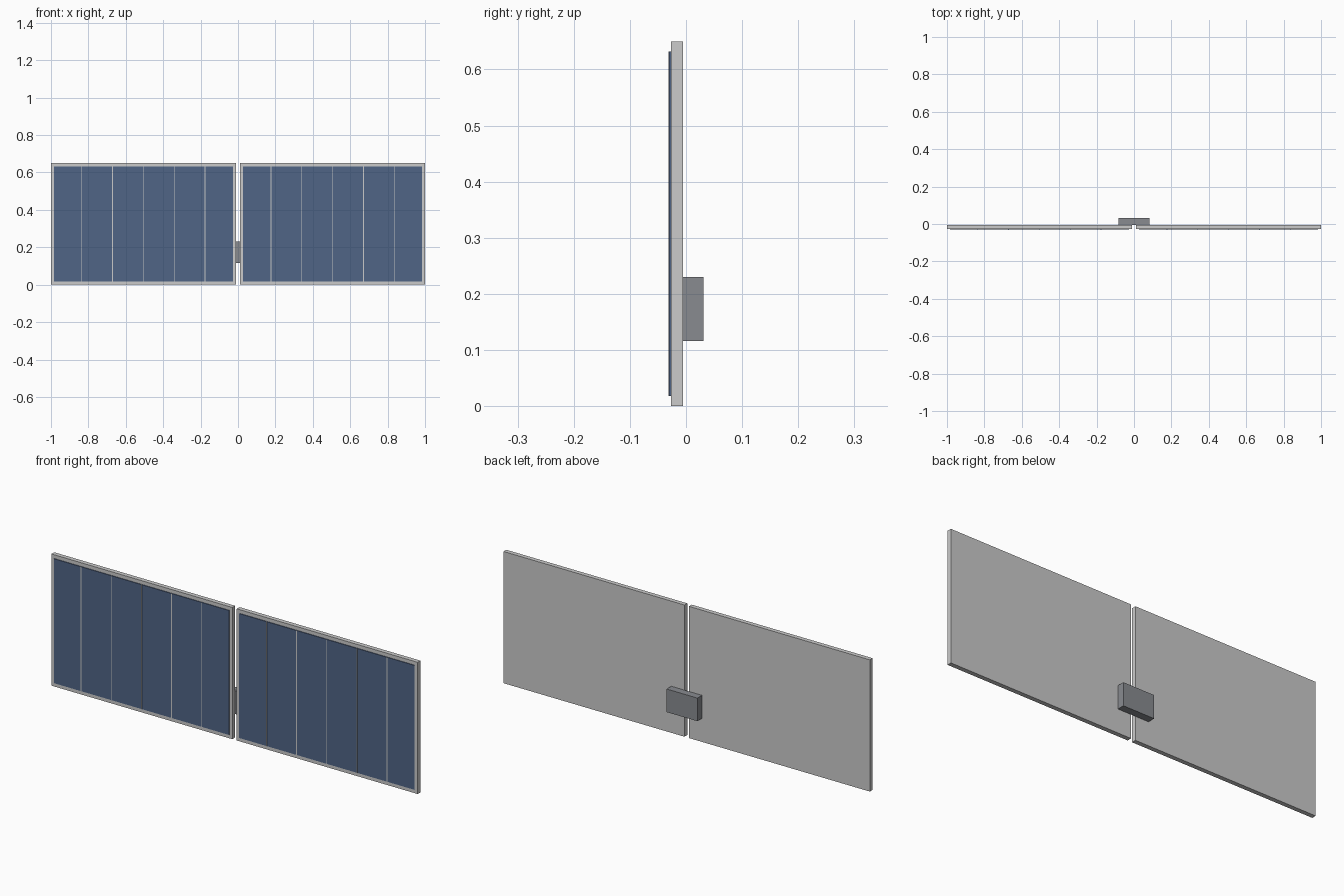
import bpy

if "Cube" in bpy.data.objects:
    bpy.data.objects.remove(bpy.data.objects["Cube"])

def material(name, color):
    m = bpy.data.materials.new(name)
    m.diffuse_color = color
    m.use_nodes = True
    m.node_tree.nodes["Principled BSDF"].inputs["Base Color"].default_value = m.diffuse_color
    return m

BLUE = material("cell_blue", (0.08, 0.13, 0.24, 1))
LIGHT = material("frame_grey", (0.6, 0.6, 0.61, 1))
DARK = material("box_grey", (0.25, 0.26, 0.28, 1))

def box(name, x, y, z, mat):
    """Box from (min, max) ranges on each axis."""
    mid = [(a + b) / 2 for a, b in (x, y, z)]
    bpy.ops.mesh.primitive_cube_add(size=1, location=mid)
    o = bpy.context.object
    o.name = name
    o.scale = [b - a for a, b in (x, y, z)]
    bpy.ops.object.transform_apply(location=False, rotation=False, scale=True)
    o.data.materials.append(mat)
    return o

INNER, OUTER = 0.012, 1.0
CENTER, PITCH = (INNER + OUTER) / 2, (OUTER - INNER) / 6

for side, s in (("left", -1), ("right", 1)):
    def span(a, b):
        return tuple(sorted((s * a, s * b)))
    # backing panel and raised cell sheet
    box(f"{side}_panel", span(INNER, OUTER), (-0.027, -0.005), (0, 0.65), LIGHT)
    box(f"{side}_cell_sheet", span(INNER + 0.016, OUTER - 0.016),
        (-0.0305, -0.027), (0.018, 0.632), BLUE)
    # thin divider strips between the cells
    for k in range(-2, 3):
        x = CENTER + k * PITCH
        box(f"{side}_divider_{k + 3}", span(x - 0.002, x + 0.002),
            (-0.031, -0.0295), (0.018, 0.632), LIGHT)

# junction box joining the panels at the back
box("junction_box", (-0.084, 0.084), (-0.005, 0.031), (0.116, 0.23), DARK)
